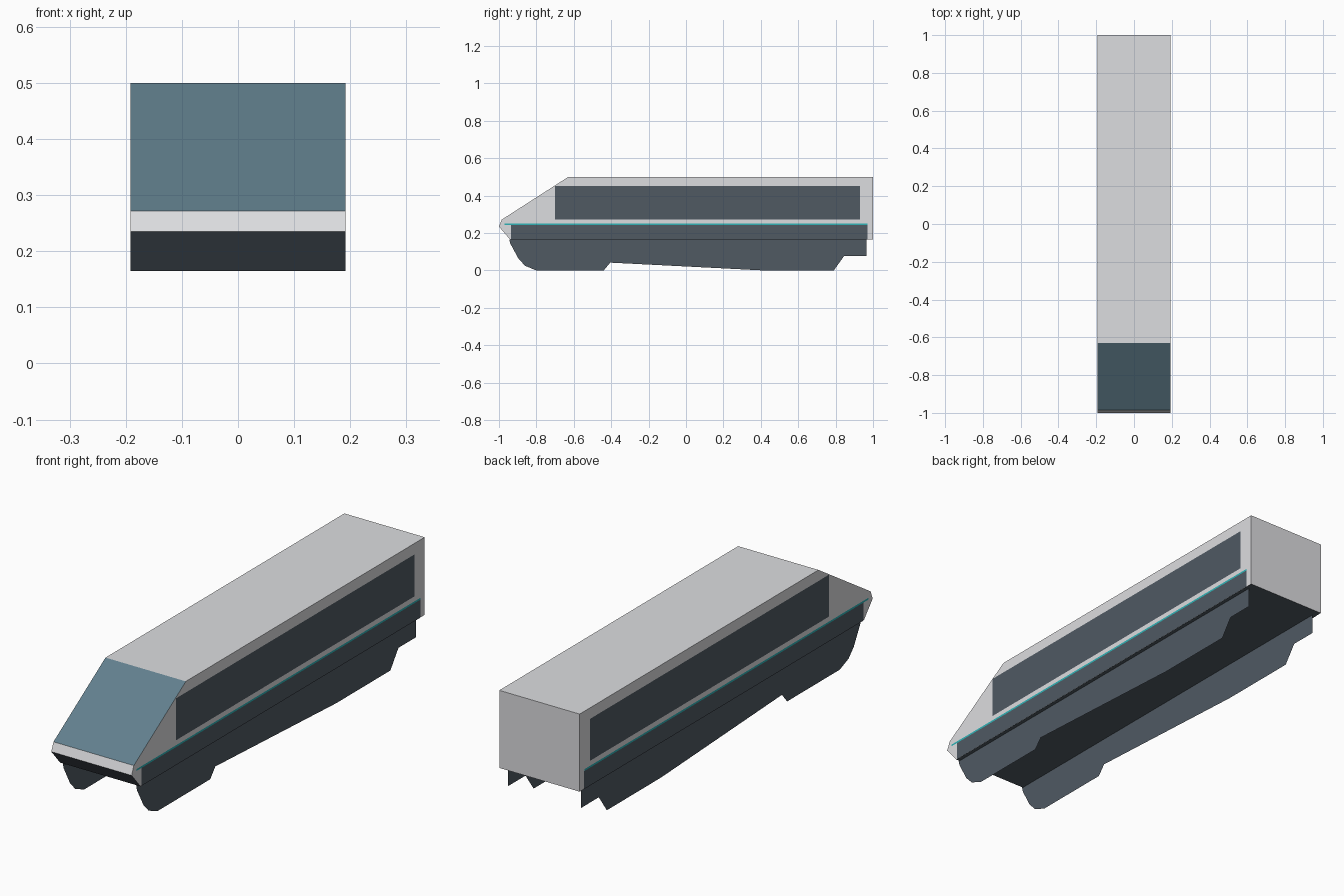
import bpy
import bmesh

if "Cube" in bpy.data.objects:
    bpy.data.objects.remove(bpy.data.objects["Cube"])

HALF = 0.192        # half width of the body
SKIRT_X = 0.175     # skirts sit slightly inboard


def material(name, rgb):
    m = bpy.data.materials.new(name)
    m.diffuse_color = (*rgb, 1.0)
    m.use_nodes = True
    m.node_tree.nodes["Principled BSDF"].inputs["Base Color"].default_value = m.diffuse_color
    return m


GREY = material("light grey", (0.72, 0.725, 0.745))
DARK = material("dark slate", (0.080, 0.101, 0.124))
GLASS = material("blue glass", (0.122, 0.215, 0.27))
TEAL = material("teal", (0.03, 0.45, 0.47))


def finish(name, bm, mats):
    mesh = bpy.data.meshes.new(name)
    bm.to_mesh(mesh)
    bm.free()
    for m in mats:
        mesh.materials.append(m)
    obj = bpy.data.objects.new(name, mesh)
    bpy.context.collection.objects.link(obj)
    return obj


def side_panel(name, profile, x, mat):
    """Flat (y, z) panel on each side, facing outward."""
    bm = bmesh.new()
    for s in (1, -1):
        face = bm.faces.new([bm.verts.new((s * x, y, z)) for y, z in profile])
        face.normal_update()
        if face.normal.x * s < 0:
            face.normal_flip()
    return finish(name, bm, [mat])


def rect(y0, y1, z0, z1):
    return [(y0, z0), (y1, z0), (y1, z1), (y0, z1)]


# Body shell: side profile extruded across the width
body_profile = [(-0.94, 0.165), (1.0, 0.165), (1.0, 0.5),
                (-0.63, 0.5), (-0.985, 0.272), (-1.0, 0.235)]
bm = bmesh.new()
side = bm.faces.new([bm.verts.new((-HALF, y, z)) for y, z in body_profile])
ext = bmesh.ops.extrude_face_region(bm, geom=[side])
bmesh.ops.translate(bm, vec=(2 * HALF, 0, 0),
                    verts=[v for v in ext["geom"] if isinstance(v, bmesh.types.BMVert)])
bmesh.ops.recalc_face_normals(bm, faces=bm.faces)
for f in bm.faces:
    n = f.normal
    if n.z < -0.3:                      # floor and lower nose
        f.material_index = 1
    elif n.y < -0.3 and n.z > 0.6:      # sloped windscreen
        f.material_index = 2
finish("body", bm, [GREY, DARK, GLASS])

# Side windows, lower band and accent stripe
side_panel("side_windows", rect(-0.70, 0.93, 0.272, 0.453), HALF + 0.001, DARK)
side_panel("lower_band", rect(-0.935, 0.97, 0.165, 0.244), HALF + 0.001, DARK)
side_panel("accent_stripe", rect(-0.97, 0.97, 0.243, 0.251), HALF + 0.0015, TEAL)

# Underbody skirts covering the running gear
skirt_profile = [(-0.945, 0.166), (-0.94, 0.145), (-0.895, 0.062), (-0.86, 0.025),
                 (-0.80, 0.0), (-0.44, 0.0), (-0.405, 0.042), (0.42, 0.0),
                 (0.79, 0.0), (0.845, 0.077), (0.965, 0.077), (0.965, 0.166)]
side_panel("side_skirts", skirt_profile, SKIRT_X, DARK)
